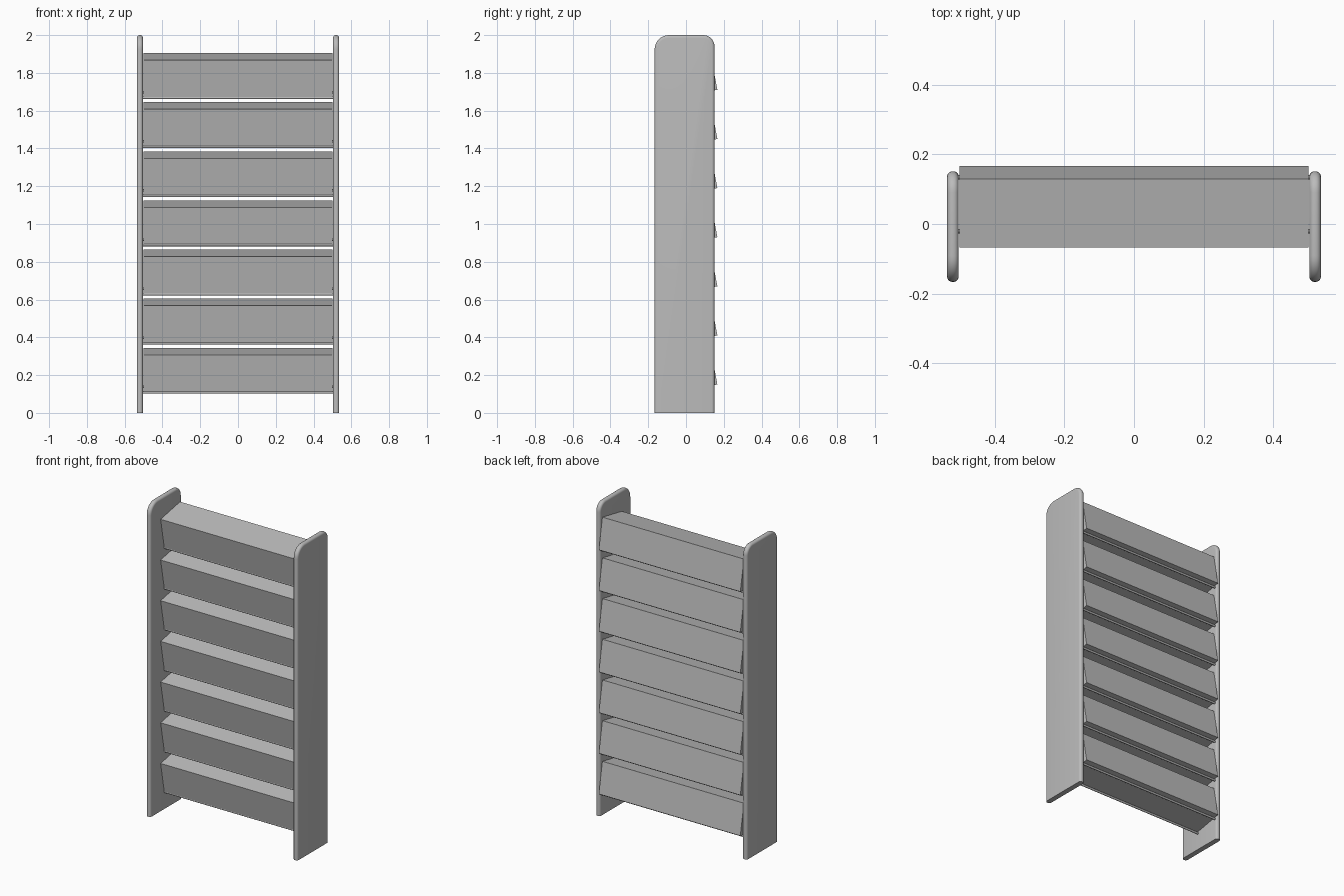
import bpy, bmesh, math
from mathutils import Matrix, Vector

if "Cube" in bpy.data.objects:
    bpy.data.objects.remove(bpy.data.objects["Cube"])

grey = bpy.data.materials.new("light grey")
grey.diffuse_color = (0.5, 0.5, 0.5, 1)
grey.use_nodes = True
grey.node_tree.nodes["Principled BSDF"].inputs["Base Color"].default_value = grey.diffuse_color


def make_object(name, bm, smooth=False):
    bmesh.ops.recalc_face_normals(bm, faces=bm.faces)
    mesh = bpy.data.meshes.new(name)
    bm.to_mesh(mesh)
    bm.free()
    mesh.materials.append(grey)
    obj = bpy.data.objects.new(name, mesh)
    bpy.context.collection.objects.link(obj)
    if smooth:
        bpy.ops.object.select_all(action='DESELECT')
        obj.select_set(True)
        bpy.context.view_layer.objects.active = obj
        bpy.ops.object.shade_smooth_by_angle(angle=math.radians(35))
    return obj


def outline(inset):
    """Panel outline in (y, z): flat foot, rounded top corners."""
    y0, y1, top = -0.166 + inset, 0.151 - inset, 2.0 - inset
    pts = [(y1, 0)]
    for cy, r, start, sign in ((y1, 0.06, 0, -1), (y0, 0.075, 90, 1)):
        r -= inset
        for i in range(9):
            a = math.radians(start + 90 * i / 8)
            pts.append((cy + sign * r + r * math.cos(a), top - r + r * math.sin(a)))
    return pts + [(y0, 0)]


# Side panels with rounded edges all round except the foot
def side_panel(name, cx):
    bm = bmesh.new()
    half, r, steps = 0.0165, 0.015, 6
    sections = []
    for s in (-1, 1):
        for i in range(steps + 1):
            a = math.radians(90 * (i if s > 0 else steps - i) / steps)
            sections.append((s * (half - r + r * math.sin(a)), r * (1 - math.cos(a))))
    rings = [[bm.verts.new((cx + x, y, z)) for y, z in outline(d)] for x, d in sections]
    n = len(rings[0])
    for a, b in zip(rings, rings[1:]):
        for i in range(n):
            j = (i + 1) % n
            if i == n - 1:
                continue
            bm.faces.new((a[i], a[j], b[j], b[i]))
    bm.faces.new(rings[0])
    bm.faces.new(rings[-1])
    # flat foot
    bm.faces.new([r[0] for r in rings] + [r[-1] for r in reversed(rings)])
    make_object(name, bm, True)


side_panel("left_side_panel", -0.5195)
side_panel("right_side_panel", 0.5195)

# Seven tilted boxes, each resting on two thin rods
tilt = Matrix.Rotation(math.radians(10.7), 4, 'X')
for k in range(7):
    z = 0.229 + 0.26 * k
    place = Matrix.Translation((0, 0.0495, z)) @ tilt
    bm = bmesh.new()
    bmesh.ops.create_cube(bm, size=1, matrix=place @ Matrix.Diagonal((1.0, 0.2, 0.198, 1)))
    make_object(f"tilted_box_{k + 1}", bm)
    for label, y in (("front", -0.091), ("back", 0.066)):
        bm = bmesh.new()
        spot = place @ Vector((0, y, -0.1055))
        bmesh.ops.create_cone(bm, cap_ends=True, segments=12, radius1=0.0065,
                              radius2=0.0065, depth=1.02,
                              matrix=Matrix.Translation(spot) @ Matrix.Rotation(math.pi / 2, 4, 'Y'))
        make_object(f"{label}_rod_{k + 1}", bm, True)
